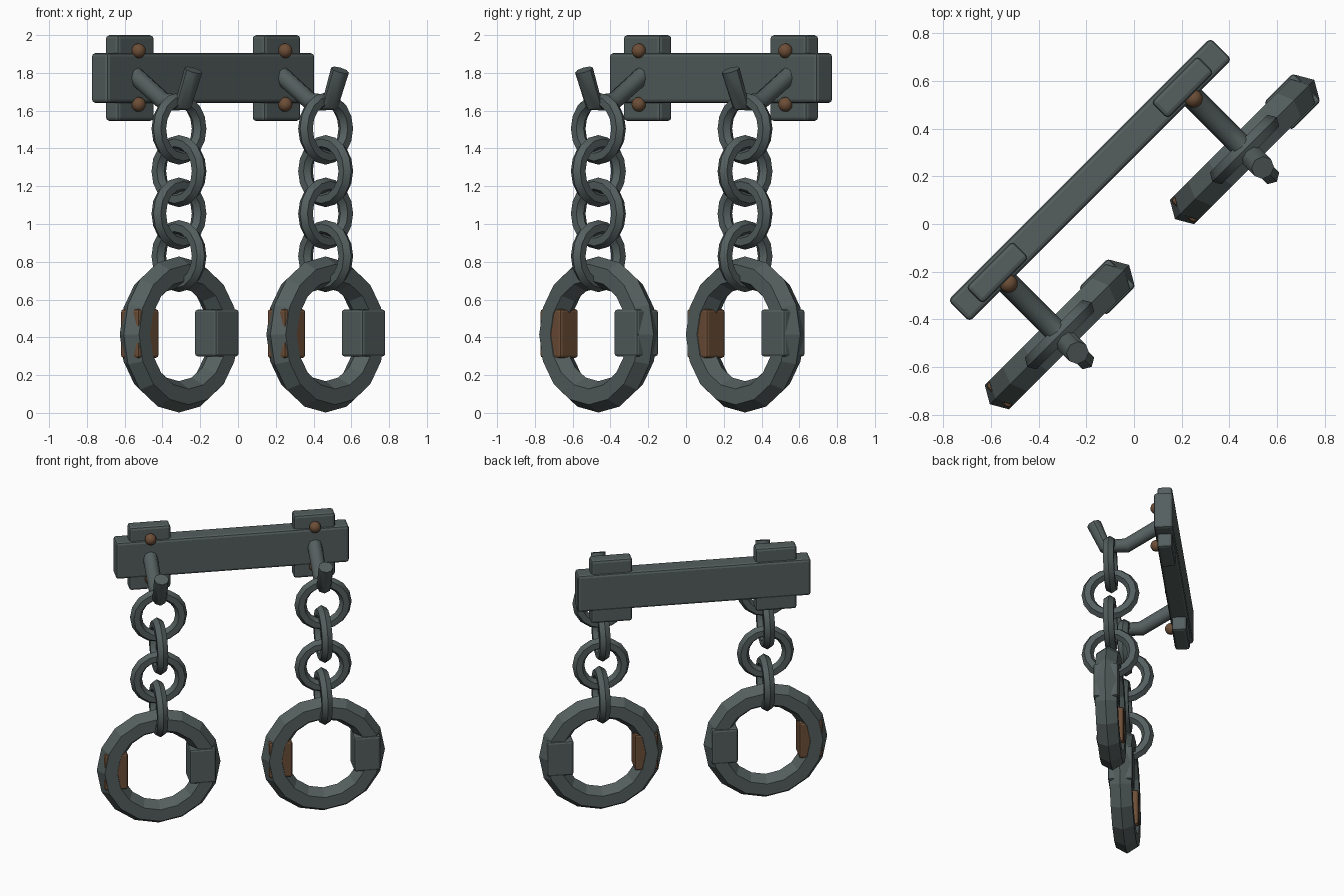
import bpy
import math
from mathutils import Matrix

if "Cube" in bpy.data.objects:
    bpy.data.objects.remove(bpy.data.objects["Cube"])

TURN = Matrix.Rotation(math.radians(45), 4, 'Z')  # whole set stands diagonally


def material(name, color):
    m = bpy.data.materials.new(name)
    m.diffuse_color = (*color, 1)
    m.use_nodes = True
    m.node_tree.nodes["Principled BSDF"].inputs["Base Color"].default_value = m.diffuse_color
    return m


IRON = material("dark_iron", (0.089, 0.114, 0.112))
RUST = material("rusty_brown", (0.150, 0.076, 0.038))


def finish(name, mat, smooth=None):
    ob = bpy.context.object
    ob.name = name
    ob.data.materials.clear()
    ob.data.materials.append(mat)
    if smooth:
        bpy.ops.object.shade_smooth_by_angle(angle=math.radians(smooth))
    ob.matrix_world = TURN @ ob.matrix_basis
    return ob


def block(name, mat, lo, hi, bevel):
    mid = [(a + b) / 2 for a, b in zip(lo, hi)]
    bpy.ops.mesh.primitive_cube_add(size=1, location=mid)
    ob = bpy.context.object
    ob.data.transform(Matrix.Diagonal([b - a for a, b in zip(lo, hi)] + [1]))
    mod = ob.modifiers.new("bevel", 'BEVEL')
    mod.width, mod.segments = bevel, 2
    return finish(name, mat)


def ring(name, loc, rot, major, minor, sides, smooth=None):
    bpy.ops.mesh.primitive_torus_add(location=loc, rotation=rot, major_radius=major,
                                     minor_radius=minor, major_segments=sides,
                                     minor_segments=6)
    return finish(name, IRON, smooth)


def hook(name, x):
    # bent rod: slopes down from the bar, runs level, then turns up
    pts = [(0.22, 1.785), (0.0, 1.645), (-0.145, 1.645), (-0.215, 1.815)]
    cu = bpy.data.curves.new(name, 'CURVE')
    cu.dimensions = '3D'
    cu.bevel_depth, cu.bevel_resolution, cu.use_fill_caps = 0.049, 2, True
    sp = cu.splines.new('POLY')
    sp.points.add(len(pts) - 1)
    for p, (y, z) in zip(sp.points, pts):
        p.co = (x, y, z, 1)
    ob = bpy.data.objects.new(name, cu)
    bpy.context.collection.objects.link(ob)
    bpy.ops.object.select_all(action='DESELECT')
    ob.select_set(True)
    bpy.context.view_layer.objects.active = ob
    bpy.ops.object.convert(target='MESH')
    finish(name, IRON, 46)


# Wall bar
block("wall_bar", IRON, (-0.778, 0.198, 1.64), (0.778, 0.325, 1.905), 0.018)

CY = -0.107   # depth of the hanging chains
CUFF_Z = 0.415
FACE = (math.pi / 2, 0, 0)   # ring facing forward
SIDE = (0, math.pi / 2, 0)   # ring facing sideways

for tag, x in (("left", -0.549), ("right", 0.549)):
    # Bracket plate through the bar, with two rivets
    block(f"{tag}_bracket", IRON, (x - 0.138, 0.212, 1.545), (x + 0.138, 0.311, 2.0), 0.018)
    for pos, z in (("upper", 1.917), ("lower", 1.633)):
        bpy.ops.mesh.primitive_uv_sphere_add(segments=12, ring_count=8, radius=0.039,
                                             location=(x, 0.195, z))
        finish(f"{tag}_{pos}_rivet", RUST, 50)

    hook(f"{tag}_hook", x)

    # Chain of four links, alternately turned
    for i in range(4):
        ring(f"{tag}_chain_link_{i + 1}", (x, CY, 1.505 - 0.225 * i),
             SIDE if i % 2 else FACE, 0.151, 0.040, 16, 40)

    # Cuff with clasp and hinge
    ring(f"{tag}_cuff", (x, CY, CUFF_Z), FACE, 0.330, 0.083, 16)
    block(f"{tag}_clasp", IRON, (x + 0.195, CY - 0.082, CUFF_Z + 0.008 - 0.125),
          (x + 0.372, CY + 0.082, CUFF_Z + 0.008 + 0.125), 0.015)
    block(f"{tag}_hinge", RUST, (x - 0.372, CY - 0.069, CUFF_Z + 0.005 - 0.13),
          (x - 0.215, CY + 0.069, CUFF_Z + 0.005 + 0.13), 0.015)
